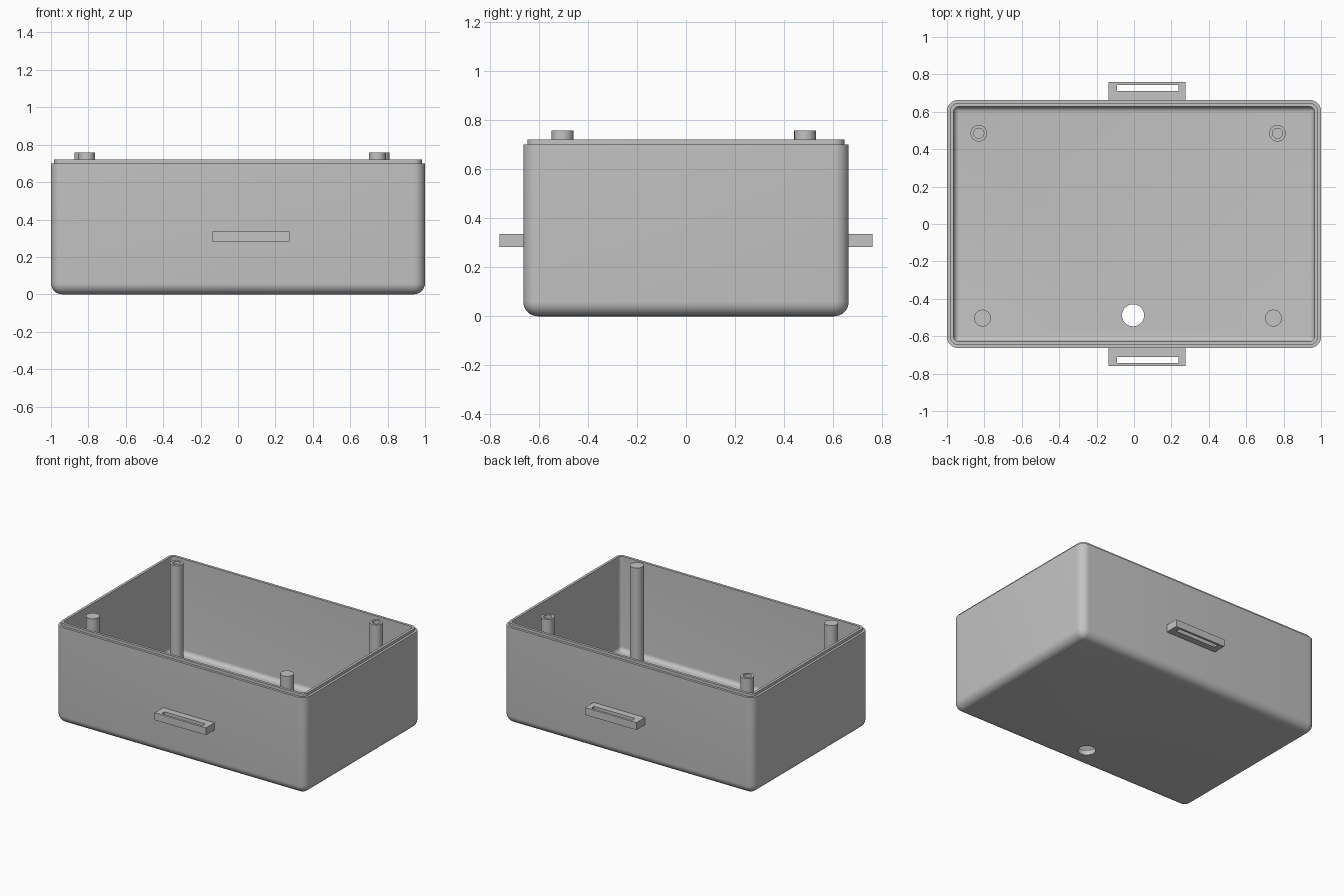
import bpy, bmesh, math

cube = bpy.data.objects.get("Cube")
if cube:
    bpy.data.objects.remove(cube, do_unlink=True)

grey = bpy.data.materials.new("plain grey plastic")
grey.use_nodes = True
COLOUR = (0.55, 0.55, 0.55, 1)
grey.diffuse_color = COLOUR
grey.node_tree.nodes["Principled BSDF"].inputs["Base Color"].default_value = COLOUR

HALF_X, HALF_Y = 1.0, 0.663
RADIUS, WALL, LIP = 0.06, 0.036, 0.017
RIM, TOP, POST_TOP = 0.70, 0.72, 0.757


def finish(bm, name):
    bmesh.ops.recalc_face_normals(bm, faces=bm.faces)
    mesh = bpy.data.meshes.new(name)
    bm.to_mesh(mesh)
    bm.free()
    mesh.materials.append(grey)
    obj = bpy.data.objects.new(name, mesh)
    bpy.context.collection.objects.link(obj)
    return obj


def smooth(obj):
    bpy.ops.object.select_all(action='DESELECT')
    bpy.context.view_layer.objects.active = obj
    obj.select_set(True)
    bpy.ops.object.shade_smooth_by_angle(angle=math.radians(35))


def box(name, x0, x1, y0, y1, z0, z1):
    bm = bmesh.new()
    bmesh.ops.create_cube(bm, size=1)
    for v in bm.verts:
        v.co.x = x1 if v.co.x > 0 else x0
        v.co.y = y1 if v.co.y > 0 else y0
        v.co.z = z1 if v.co.z > 0 else z0
    return finish(bm, name)


def cylinder(name, x, y, r, z0, z1):
    bm = bmesh.new()
    bmesh.ops.create_cone(bm, cap_ends=True, segments=48, radius1=r, radius2=r, depth=z1 - z0)
    bmesh.ops.translate(bm, verts=bm.verts, vec=(x, y, (z0 + z1) / 2))
    return finish(bm, name)


def cut(obj, cutter):
    mod = obj.modifiers.new("cut", 'BOOLEAN')
    mod.operation, mod.solver, mod.object = 'DIFFERENCE', 'EXACT', cutter
    bpy.context.view_layer.objects.active = obj
    bpy.ops.object.modifier_apply(modifier=mod.name)
    bpy.data.objects.remove(cutter, do_unlink=True)


def ring(bm, inset, z, steps=8):
    """Rounded rectangle, drawn in from the outer wall by inset."""
    r = max(RADIUS - inset, 0.003)
    verts = []
    for corner in range(4):
        sx = 1 if corner in (0, 3) else -1
        sy = 1 if corner < 2 else -1
        for i in range(steps + 1):
            a = (corner + i / steps) * math.pi / 2
            verts.append(bm.verts.new((sx * (HALF_X - inset - r) + r * math.cos(a),
                                       sy * (HALF_Y - inset - r) + r * math.sin(a), z)))
    return verts


def fillet(inset, z, r, steps=8):
    """Quarter round from a floor at height z up to a wall at inset."""
    return [(inset + r * (1 - math.sin(t)), z + r * (1 - math.cos(t)))
            for t in (i / steps * math.pi / 2 for i in range(steps + 1))]


# Open shell: rounded outside, stepped lip, rounded inside
section = fillet(0, 0, RADIUS) + [(0, RIM), (LIP, RIM), (LIP, TOP), (WALL, TOP)]
section += fillet(WALL, WALL, 0.03)[::-1]
bm = bmesh.new()
rings = [ring(bm, inset, z) for inset, z in section]
for a, b in zip(rings, rings[1:]):
    for i in range(len(a)):
        j = (i + 1) % len(a)
        bm.faces.new((a[i], a[j], b[j], b[i]))
bm.faces.new(rings[0])
bm.faces.new(rings[-1])
shell = finish(bm, "box_shell")

# Cable hole in the floor
cut(shell, cylinder("cable_hole_cutter", -0.005, -0.488, 0.059, -0.1, 0.1))
smooth(shell)

# Screw posts at the back have blind holes, pegs at the front are solid
for side, x in (("right", -0.83), ("left", 0.767)):
    post = cylinder("back_post_" + side, x, 0.485, 0.044, WALL - 0.01, POST_TOP)
    cut(post, cylinder("screw_hole_cutter", x, 0.485, 0.027, 0.5, 0.9))
    smooth(post)
for side, x in (("right", -0.81), ("left", 0.745)):
    smooth(cylinder("front_peg_" + side, x, -0.503, 0.045, WALL - 0.01, POST_TOP))

# Slotted strap loops on the front and back walls
for name, s in (("front", -1), ("back", 1)):
    y = sorted((s * (HALF_Y - 0.01), s * 0.76))
    slot = sorted((s * 0.711, s * 0.743))
    loop = box("strap_loop_" + name, -0.135, 0.276, *y, 0.283, 0.336)
    cut(loop, box("slot_cutter", -0.09, 0.237, *slot, 0.2, 0.4))
